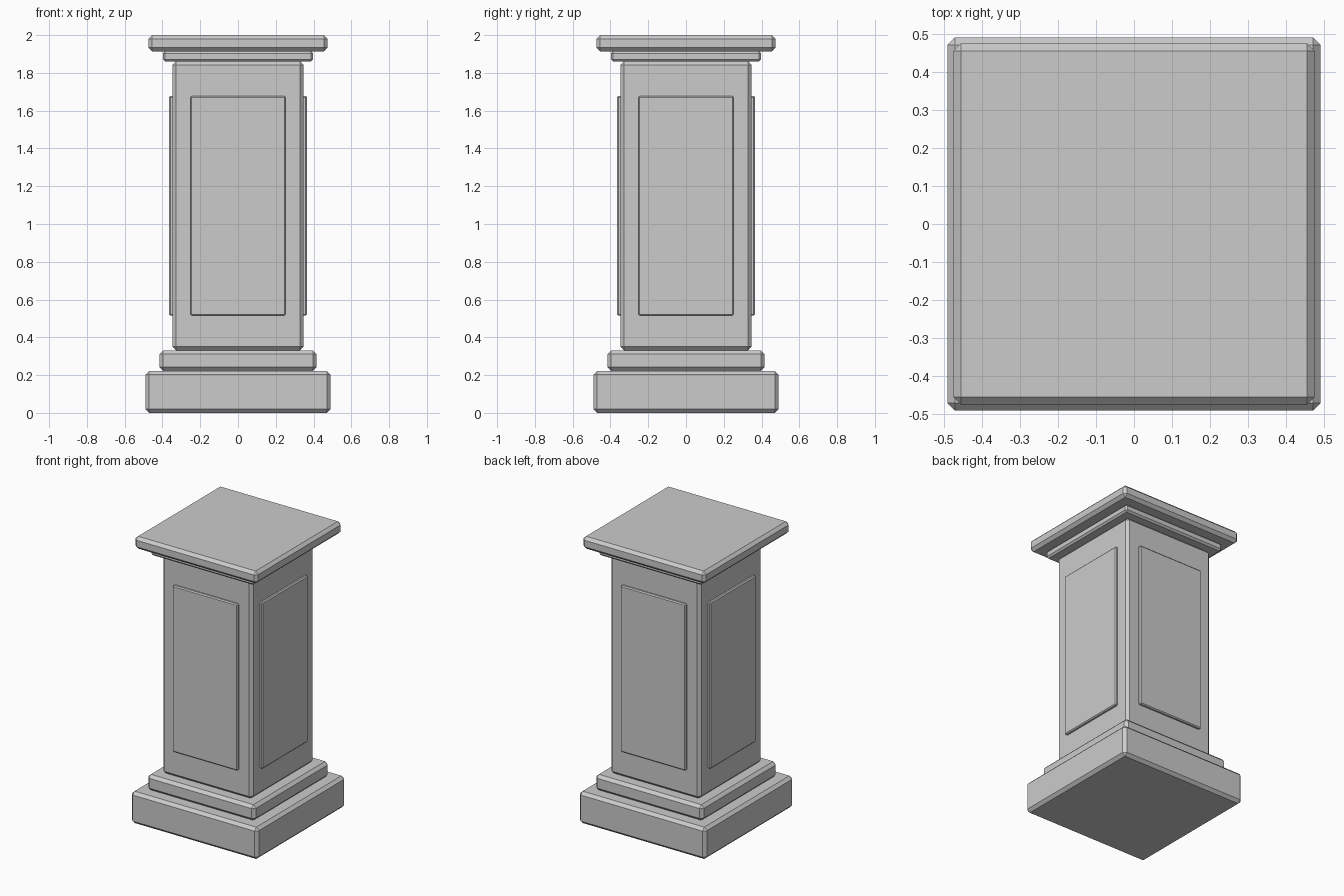
import bpy
import bmesh
from math import pi
from mathutils import Matrix, Vector

if "Cube" in bpy.data.objects:
    bpy.data.objects.remove(bpy.data.objects["Cube"])


def block(name, lo, hi, chamfer, turn=0.0):
    """Box from corner lo to corner hi with chamfered edges, turned about z."""
    lo, hi = Vector(lo), Vector(hi)
    size = hi - lo
    bm = bmesh.new()
    bmesh.ops.create_cube(bm, size=1.0)
    bm.transform(Matrix.Translation((lo + hi) / 2) @ Matrix.Diagonal((*size, 1.0)))
    bmesh.ops.bevel(bm, geom=bm.edges[:], offset=chamfer, offset_type='OFFSET',
                    segments=1, profile=0.5, affect='EDGES')
    bm.transform(Matrix.Rotation(turn, 4, 'Z'))
    mesh = bpy.data.meshes.new(name)
    bm.to_mesh(mesh)
    bm.free()
    obj = bpy.data.objects.new(name, mesh)
    bpy.context.collection.objects.link(obj)
    return obj


# Stacked square tiers: name, half width, bottom, top, chamfer
tiers = [
    ("plinth", 0.49, 0.0, 0.222, 0.02),
    ("base_step", 0.416, 0.222, 0.331, 0.02),
    ("shaft", 0.347, 0.331, 1.862, 0.02),
    ("neck_moulding", 0.398, 1.86, 1.914, 0.012),
    ("cap", 0.474, 1.914, 2.0, 0.02),
]
for name, half, bottom, top, chamfer in tiers:
    block(name, (-half, -half, bottom), (half, half, top), chamfer)

# Raised panel on each of the four shaft faces
for i, side in enumerate(("front", "right", "back", "left")):
    block(side + "_panel", (-0.252, -0.365, 0.515), (0.252, -0.33, 1.677),
          0.007, turn=i * pi / 2)
